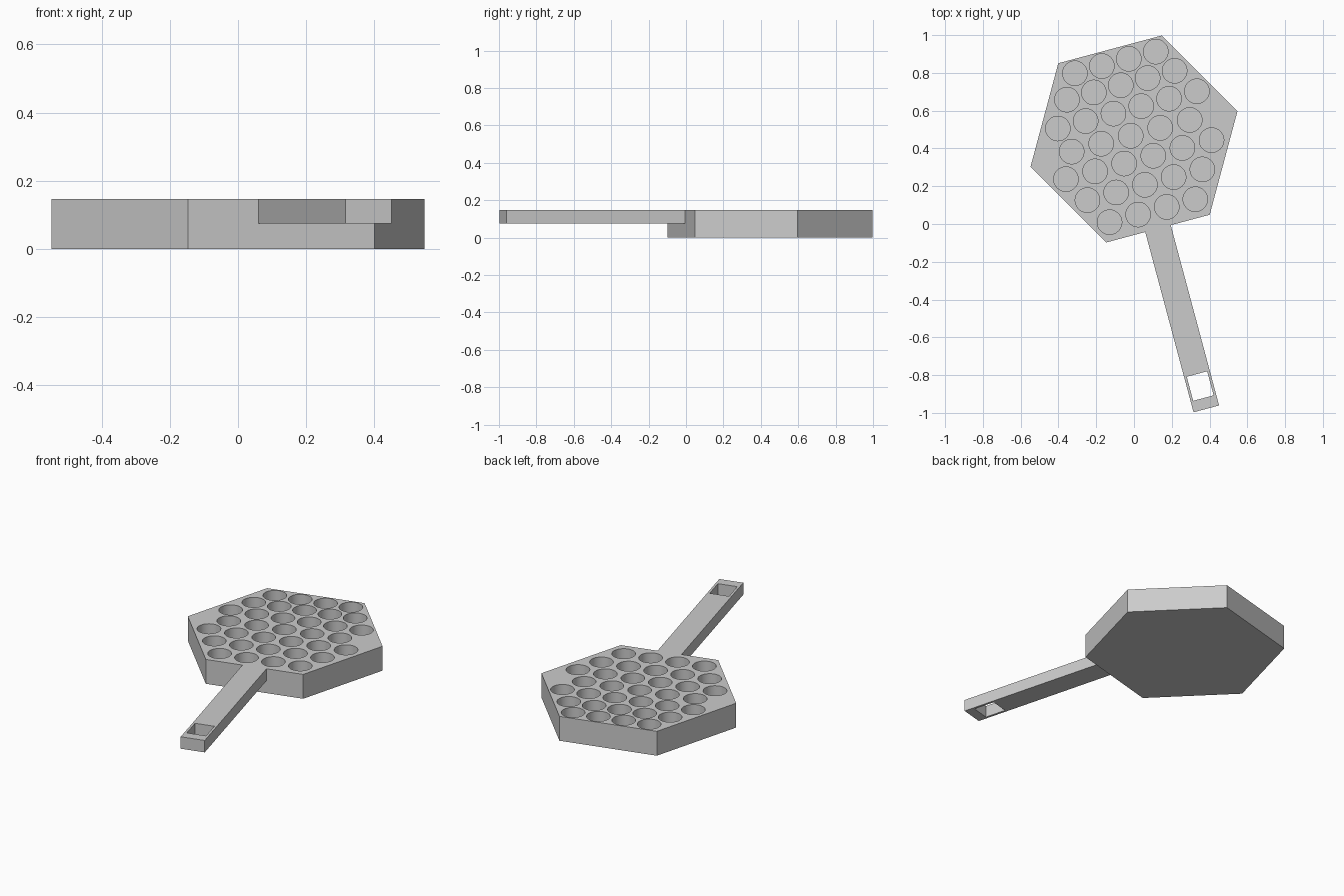
import bpy, bmesh
from math import radians
from mathutils import Matrix, Vector

if "Cube" in bpy.data.objects:
    bpy.data.objects.remove(bpy.data.objects["Cube"])

TOP = 0.147          # top surface height
# Local frame: head centre at the origin, handle pointing to -y, turned 15 degrees
PLACE = Matrix.Translation((0, 0.45, 0)) @ Matrix.Rotation(radians(15), 4, 'Z')


def make_object(name, bm):
    bm.transform(PLACE)
    mesh = bpy.data.meshes.new(name)
    bm.to_mesh(mesh)
    bm.free()
    obj = bpy.data.objects.new(name, mesh)
    bpy.context.collection.objects.link(obj)
    return obj


def add_prism(bm, sides, radius, centre, z0, z1, turn=0):
    m = (Matrix.Translation((centre[0], centre[1], (z0 + z1) / 2))
         @ Matrix.Rotation(turn, 4, 'Z'))
    bmesh.ops.create_cone(bm, cap_ends=True, segments=sides, radius1=radius,
                          radius2=radius, depth=z1 - z0, matrix=m)


def add_box(bm, width, y0, y1, z0, z1):
    m = (Matrix.Translation((0, (y0 + y1) / 2, (z0 + z1) / 2))
         @ Matrix.Diagonal((width, y1 - y0, z1 - z0, 1)))
    bmesh.ops.create_cube(bm, size=1, matrix=m)


def apply_boolean(target, tool, operation):
    mod = target.modifiers.new(operation.title(), 'BOOLEAN')
    mod.operation = operation
    mod.solver = 'EXACT'
    mod.object = tool
    bpy.context.view_layer.objects.active = target
    bpy.ops.object.modifier_apply(modifier=mod.name)
    bpy.data.objects.remove(tool, do_unlink=True)


# Six-sided head block, with corners pointing along local x
bm = bmesh.new()
add_prism(bm, 6, 0.567, (0, 0), 0, TOP)
# Find whether a corner lies on local +x; turn the block if not
if not any(abs(v.co.y) < 1e-4 for v in bm.verts):
    bmesh.ops.rotate(bm, verts=bm.verts, cent=Vector(), matrix=Matrix.Rotation(radians(30), 3, 'Z'))
pan = make_object("hexagonal_pan", bm)

# Flat handle, flush with the top
bm = bmesh.new()
add_box(bm, 0.14, -1.479, -0.475, 0.075, TOP)
apply_boolean(pan, make_object("handle", bm), 'UNION')

# Rows of round pockets: (count, row y, first x, last x)
rows = [(4, 0.417, -0.212, 0.231), (5, 0.293, -0.289, 0.301),
        (6, 0.158, -0.375, 0.387), (5, 0.021, -0.336, 0.311),
        (6, -0.112, -0.403, 0.395), (5, -0.249, -0.322, 0.308),
        (4, -0.392, -0.239, 0.231)]
bm = bmesh.new()
for count, y, x0, x1 in rows:
    for i in range(count):
        x = x0 + (x1 - x0) * i / (count - 1)
        add_prism(bm, 40, 0.065, (x, y), 0.04, TOP + 0.05)
# Hanging hole through the end of the handle
add_box(bm, 0.112, -1.420, -1.288, 0.03, TOP + 0.05)
apply_boolean(pan, make_object("pocket_cutter", bm), 'DIFFERENCE')

# Smooth pocket walls, crisp edges elsewhere
bpy.ops.object.select_all(action='DESELECT')
pan.select_set(True)
bpy.context.view_layer.objects.active = pan
bpy.ops.object.shade_smooth_by_angle(angle=radians(30))
